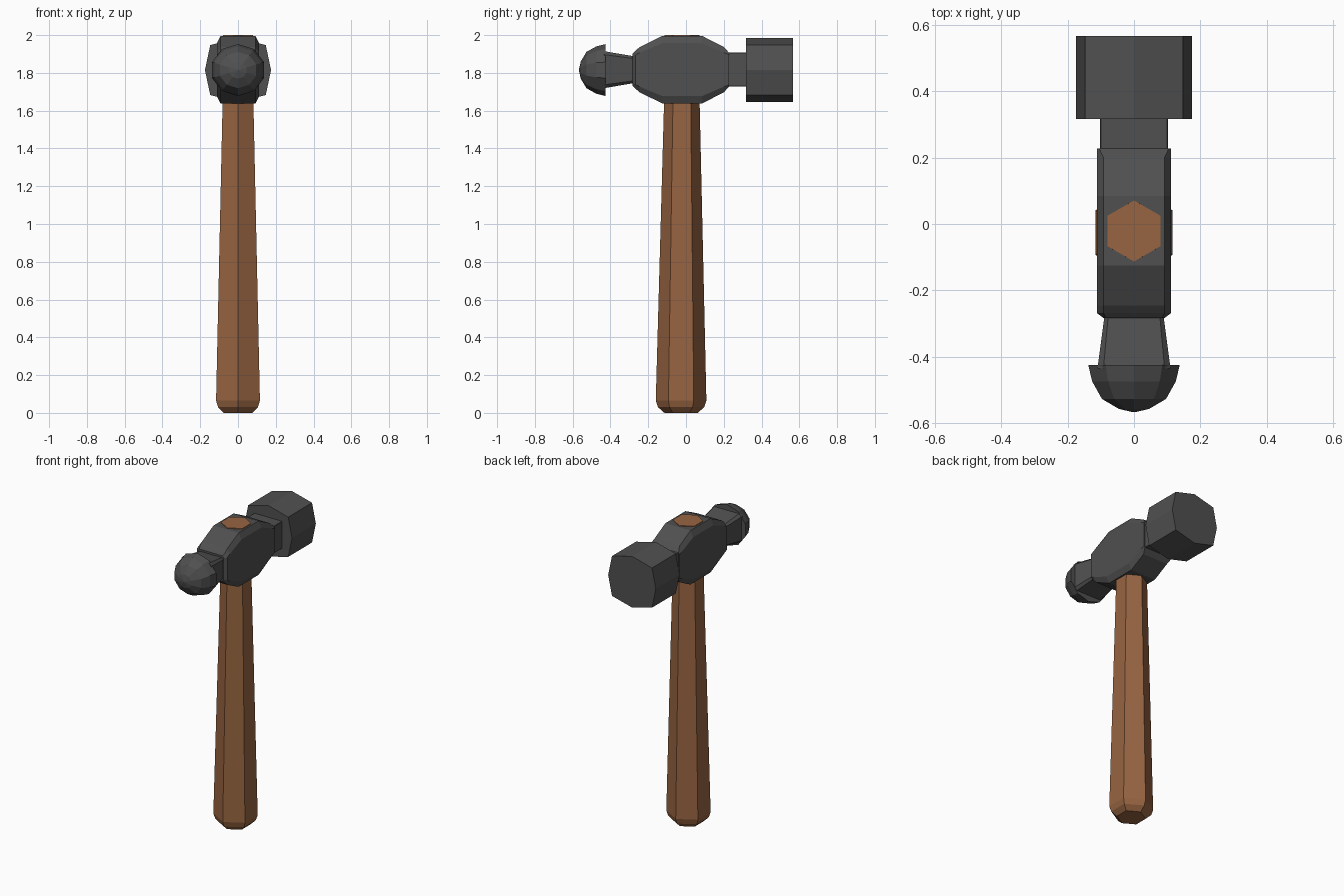
import bpy
import math
from mathutils import Vector

cube = bpy.data.objects.get("Cube")
if cube:
    bpy.data.objects.remove(cube, do_unlink=True)

AXIS_Z = 1.817  # height of the head's centre line


def make_material(name, rgb):
    mat = bpy.data.materials.new(name)
    mat.use_nodes = True
    mat.diffuse_color = (*rgb, 1)
    bsdf = mat.node_tree.nodes["Principled BSDF"]
    bsdf.inputs["Base Color"].default_value = (*rgb, 1)
    bsdf.inputs["Roughness"].default_value = 0.6
    return mat


steel = make_material("dark_steel", (0.08, 0.08, 0.08))
wood = make_material("brown_wood", (0.31, 0.128, 0.053))


def loft(name, rings, mat):
    """Skin a list of equal-length point rings and cap both ends."""
    n = len(rings[0])
    verts = [p for ring in rings for p in ring]
    faces = [(r * n + i, r * n + (i + 1) % n, (r + 1) * n + (i + 1) % n, (r + 1) * n + i)
             for r in range(len(rings) - 1) for i in range(n)]
    faces += [tuple(range(n))[::-1], tuple(range((len(rings) - 1) * n, len(verts)))]
    mesh = bpy.data.meshes.new(name)
    mesh.from_pydata(verts, [], faces)
    # Turn the skin outwards if the ring direction left it inside out
    volume = sum(Vector(verts[f[0]]).dot(Vector(verts[f[k]]).cross(Vector(verts[f[k + 1]])))
                 for f in faces for k in range(1, len(f) - 1))
    if volume < 0:
        mesh.flip_normals()
    mesh.materials.append(mat)
    obj = bpy.data.objects.new(name, mesh)
    bpy.context.scene.collection.objects.link(obj)
    return obj


def chamfered(y, half_x, top_x, half_z, side_z):
    """Eight-sided ring across y: a rectangle with cut corners."""
    quarter = [(half_x, side_z), (top_x, half_z)]
    pts = quarter + [(-x, z) for x, z in reversed(quarter)]
    pts += [(-x, -z) for x, z in pts]
    return [(x, y, AXIS_Z + z) for x, z in pts]


# Handle: tapered hexagon with a rounded butt
def hexagon(z, radius, y):
    angles = [math.radians(90 + 60 * i) for i in range(6)]
    return [(radius * math.cos(a), y + radius * math.sin(a), z) for a in angles]


loft("handle", [hexagon(0, 0.088, -0.026), hexagon(0.03, 0.122, -0.026),
                hexagon(0.065, 0.134, -0.026), hexagon(1.65, 0.094, -0.022),
                hexagon(2.0, 0.092, -0.021)], wood)

# Head body: humped block around the handle eye
loft("head_body", [chamfered(*s) for s in [
    (-0.283, 0.092, 0.085, 0.085, 0.07),
    (-0.268, 0.112, 0.092, 0.1, 0.078),
    (-0.245, 0.112, 0.092, 0.12, 0.09),
    (-0.125, 0.112, 0.092, 0.179, 0.14),
    (0.085, 0.112, 0.092, 0.179, 0.14),
    (0.2, 0.112, 0.092, 0.12, 0.09),
    (0.228, 0.112, 0.105, 0.09, 0.08)]], steel)

# Necks joining the body to the two striking ends
loft("rear_neck", [chamfered(y, 0.103, 0.1, 0.09, 0.087) for y in (0.2, 0.33)], steel)
loft("front_neck", [chamfered(-0.27, 0.088, 0.077, 0.07, 0.058),
                    chamfered(-0.435, 0.11, 0.092, 0.098, 0.08)], steel)

# Striking face: wide eight-sided block with a ridge on each side
half = [(0.175, 0), (0.147, 0.132), (0, 0.17), (-0.147, 0.132)]
outline = half + [(-x, -z) for x, z in half]
loft("striking_face", [[(x, y, AXIS_Z - 0.002 + z) for x, z in outline]
                       for y in (0.317, 0.567)], steel)


# Peen: ten-sided faceted dome
def decagon(y, scale):
    angles = [math.radians(90 + 36 * i) for i in range(10)]
    return [(0.145 * scale * math.cos(a), y, AXIS_Z - 0.002 + 0.1375 * scale * math.sin(a))
            for a in angles]


loft("peen_dome", [decagon(*s) for s in [
    (-0.425, 1), (-0.475, 0.91), (-0.527, 0.7), (-0.557, 0.33), (-0.567, 0.02)]], steel)
